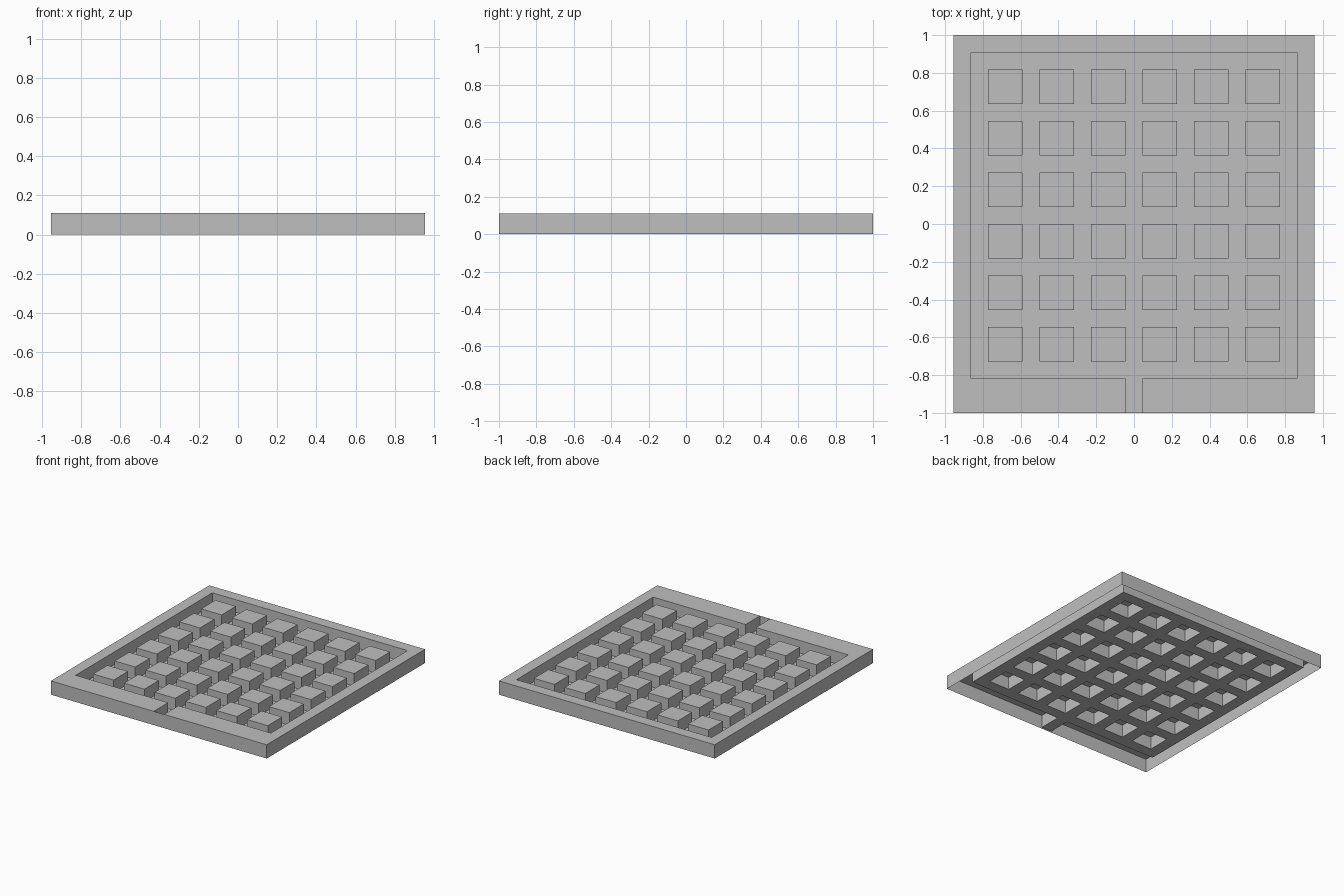
import bpy
import bmesh

if "Cube" in bpy.data.objects:
    bpy.data.objects.remove(bpy.data.objects["Cube"])

U = 2 / 22            # module: rim width, gap width; blocks are two modules
TOP, FLOOR = 0.11, 0.01
X, Y = 10.5 * U, 1.0  # outer half sizes
IX = 9.5 * U          # inner half width
Y0, Y1 = -9 * U, 10 * U   # inner front and back edges
S = U / 2             # half width of the front channel

grey = bpy.data.materials.new("plain grey")
grey.diffuse_color = (0.52, 0.52, 0.52, 1)
grey.use_nodes = True
grey.node_tree.nodes["Principled BSDF"].inputs["Base Color"].default_value = grey.diffuse_color


def finish(bm, name):
    bmesh.ops.remove_doubles(bm, verts=bm.verts[:], dist=1e-5)
    mesh = bpy.data.meshes.new(name)
    bm.to_mesh(mesh)
    bm.free()
    mesh.materials.append(grey)
    obj = bpy.data.objects.new(name, mesh)
    bpy.context.collection.objects.link(obj)


def face(bm, pts):
    bm.faces.new([bm.verts.new(p) for p in pts])


def walls(bm, path, low, high, closed=True):
    # upright walls along a path, facing right of the travel direction
    n = len(path)
    for i in range(n if closed else n - 1):
        (ax, ay), (bx, by) = path[i], path[(i + 1) % n]
        face(bm, [(ax, ay, low), (bx, by, low), (bx, by, high), (ax, ay, high)])


def rect(x0, x1, y0, y1):
    return [(x0, y0), (x1, y0), (x1, y1), (x0, y1)]


def flat(bm, pts, z):
    face(bm, [(x, y, z) for x, y in pts])


# Frame: hollow rim with a channel cut through its front bar
bm = bmesh.new()
inner = [(-S, -Y), (-S, Y0), (-IX, Y0), (-IX, Y1),
         (IX, Y1), (IX, Y0), (S, Y0), (S, -Y)]
outer = [(X, -Y), (X, Y), (-X, Y), (-X, -Y)]
flat(bm, outer + inner, TOP)
walls(bm, inner, FLOOR, TOP, closed=False)
walls(bm, outer + [(-S, -Y), (S, -Y)], 0, TOP)
finish(bm, "frame")

# Block positions, left and front edges
xs = [(-8.5 + 3 * i) * U for i in range(6)]
ys = [(-8 + 3 * i) * U for i in range(6)]

# Floor: strips between rows, small tiles between columns, front channel
bm = bmesh.new()
flat(bm, rect(-S, S, -Y, Y0), FLOOR)
for i in range(7):
    y = Y0 + 3 * U * i
    flat(bm, rect(-IX, IX, y, y + U), FLOOR)
    if i < 6:
        for j in range(7):
            x = -IX + 3 * U * j
            flat(bm, rect(x, x + U, y + U, y + 3 * U), FLOOR)
finish(bm, "tray_floor")

# Raised blocks, open underneath
bm = bmesh.new()
for x in xs:
    for y in ys:
        r = rect(x, x + 2 * U, y, y + 2 * U)
        flat(bm, r, TOP)
        walls(bm, r, FLOOR, TOP)
finish(bm, "raised_blocks")
